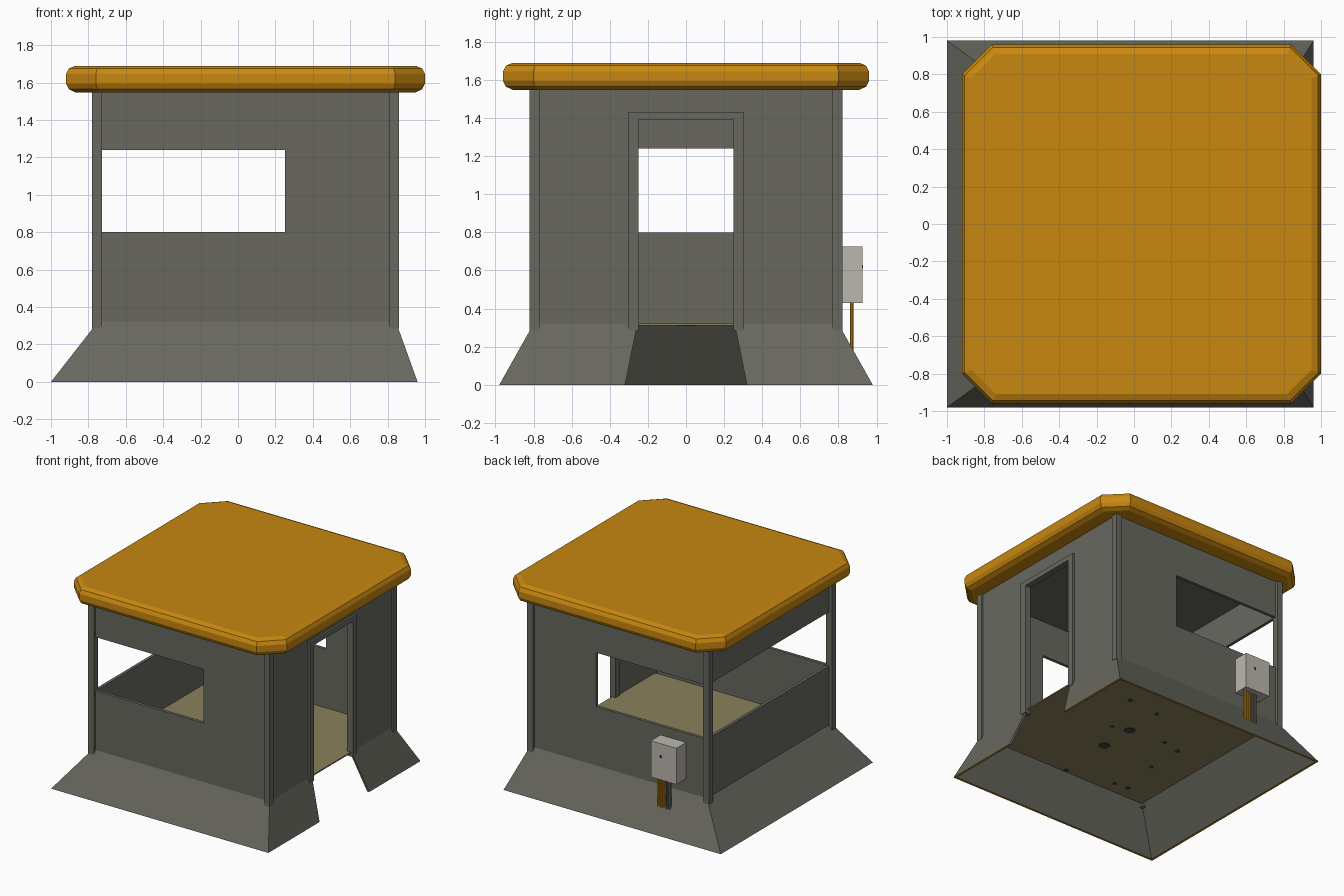
import bpy, bmesh, math

if "Cube" in bpy.data.objects:
    bpy.data.objects.remove(bpy.data.objects["Cube"])


def material(name, rgb):
    m = bpy.data.materials.new(name)
    m.diffuse_color = (*rgb, 1)
    m.use_nodes = True
    m.node_tree.nodes["Principled BSDF"].inputs["Base Color"].default_value = m.diffuse_color
    return m


GREY = material("wall grey", (0.140, 0.140, 0.118))
ORANGE = material("roof orange", (0.58, 0.245, 0.005))
KHAKI = material("floor khaki", (0.255, 0.22, 0.105))
LIGHT = material("box light grey", (0.50, 0.475, 0.43))
DARK = material("stain dark", (0.05, 0.05, 0.042))


def finish(name, bm, *mats):
    bmesh.ops.recalc_face_normals(bm, faces=bm.faces)
    me = bpy.data.meshes.new(name)
    bm.to_mesh(me)
    bm.free()
    for m in mats:
        me.materials.append(m)
    ob = bpy.data.objects.new(name, me)
    bpy.context.collection.objects.link(ob)
    return ob


def boxes(name, mat, *ranges):
    """One object from boxes given as (x0, x1, y0, y1, z0, z1)."""
    bm = bmesh.new()
    for x0, x1, y0, y1, z0, z1 in ranges:
        vs = bmesh.ops.create_cube(bm, size=1)["verts"]
        for v in vs:
            v.co = (x1 if v.co.x > 0 else x0,
                    y1 if v.co.y > 0 else y0,
                    z1 if v.co.z > 0 else z0)
    return finish(name, bm, mat)


def cylinders(name, mat, centres, z0, z1, sides):
    """Upright cylinders at (x, y, radius)."""
    bm = bmesh.new()
    for x, y, r in centres:
        vs = bmesh.ops.create_cone(bm, cap_ends=True, segments=sides, radius1=r,
                                   radius2=r, depth=z1 - z0)["verts"]
        bmesh.ops.translate(bm, verts=vs, vec=(x, y, (z0 + z1) / 2))
    return finish(name, bm, mat)


# Main levels and wall planes
XL, XR, Y, T = -0.75, 0.845, 0.80, 0.025
ZB, ZT, W0, W1 = 0.32, 1.56, 0.80, 1.24

# Front and back walls with a window reaching the left corner post
for s, name in ((-1, "front_wall"), (1, "back_wall")):
    y0, y1 = sorted((s * Y, s * (Y - T)))
    boxes(name, GREY,
          (XL, XR, y0, y1, ZB, W0),
          (XL, XR, y0, y1, W1, ZT),
          (0.25, XR, y0, y1, W0, W1))

# Left wall, window open across its full width
YI = Y - T
boxes("left_wall", GREY,
      (XL, XL + T, -YI, YI, ZB, W0),
      (XL, XL + T, -YI, YI, W1, ZT))

# Right wall around the doorway
boxes("right_wall", GREY,
      (XR - T, XR, -YI, -0.25, ZB, ZT),
      (XR - T, XR, 0.25, YI, ZB, ZT),
      (XR - T, XR, -0.25, 0.25, 1.39, ZT))

# Door frame
boxes("door_frame", GREY,
      (XR - T - 0.01, 0.862, -0.305, -0.25, 0.285, 1.39),
      (XR - T - 0.01, 0.862, 0.25, 0.305, 0.285, 1.39),
      (XR - T - 0.01, 0.862, -0.305, 0.305, 1.39, 1.43))

# Corner posts
for side, x0, x1 in (("left", -0.78, -0.727), ("right", 0.808, 0.86)):
    for end, s in (("front", -1), ("back", 1)):
        y0, y1 = sorted((s * 0.768, s * 0.82))
        boxes(f"{end}_{side}_post", GREY, (x0, x1, y0, y1, 0.285, ZT))

# Flared hollow skirt, open at the doorway, with an orange bottom rim
def outline(xl, xr, y, door, z):
    return [(xr, door, z), (xr, y, z), (xl, y, z),
            (xl, -y, z), (xr, -y, z), (xr, -door, z)]


d = 0.018
bm = bmesh.new()
rings = [[bm.verts.new(p) for p in pts] for pts in (
    outline(-1, 0.96, 0.98, 0.32, 0),
    outline(XL, XR, Y, 0.255, ZB),
    outline(XL + d, XR - d, Y - d, 0.255, ZB),
    outline(-1 + d, 0.96 - d, 0.98 - d, 0.32, 0))]
for k in range(4):
    a, b = rings[k], rings[(k + 1) % 4]
    for i in range(5):
        f = bm.faces.new((a[i], a[i + 1], b[i + 1], b[i]))
        f.material_index = 1 if k == 3 else 0
for i in (0, 5):
    bm.faces.new([r[i] for r in rings])
finish("flared_skirt", bm, GREY, ORANGE)

# Raised floor and ceiling
boxes("floor", KHAKI, (XL + d, XR - 0.002, -Y + d, Y - d, 0.312, 0.322))
boxes("ceiling", GREY, (XL + T, XR - T, -YI, YI, 1.535, 1.555))

# Dark stains under the floor
spots = [(0.05, 0.01, 0.045), (0.05, -0.29, 0.045), (0.34, 0.36, 0.02),
         (0.05, 0.33, 0.017), (-0.27, 0.04, 0.017), (-0.43, 0, 0.02),
         (-0.43, -0.31, 0.017), (0.19, -0.03, 0.015), (-0.38, -0.68, 0.017),
         (-0.5, -0.67, 0.02), (0.03, -0.76, 0.02)]
cylinders("floor_stains", DARK, spots, 0.308, 0.313, 8)

# Roof slab: cut-corner outline stacked through a rounded edge profile
bm = bmesh.new()
prev = None
for inset, z in ((0.05, 1.548), (0.015, 1.565), (0, 1.595),
                 (0, 1.645), (0.015, 1.675), (0.05, 1.69)):
    hx, hy, c = 0.96 - inset, 0.96 - inset, 0.16 - 0.586 * inset
    pts = [(hx, -hy + c), (hx, hy - c), (hx - c, hy), (-hx + c, hy),
           (-hx, hy - c), (-hx, -hy + c), (-hx + c, -hy), (hx - c, -hy)]
    ring = [bm.verts.new((x + 0.04, y, z)) for x, y in pts]
    if prev is None:
        bm.faces.new(ring)
    else:
        for i in range(8):
            j = (i + 1) % 8
            bm.faces.new((prev[i], prev[j], ring[j], ring[i]))
    prev = ring
bm.faces.new(prev)
finish("roof", bm, ORANGE)

# Electrical box on the back wall with a keyhole and cable pipes
boxes("electrical_box", LIGHT, (-0.56, -0.33, 0.80, 0.925, 0.43, 0.725))
boxes("box_keyhole", DARK, (-0.427, -0.413, 0.924, 0.929, 0.61, 0.63))
cylinders("orange_pipes", ORANGE,
          [(x, 0.87, 0.01) for x in (-0.365, -0.388, -0.411)], 0.18, 0.435, 8)
cylinders("grey_pipes", GREY,
          [(x, 0.87, 0.01) for x in (-0.44, -0.465)], 0.18, 0.435, 8)
